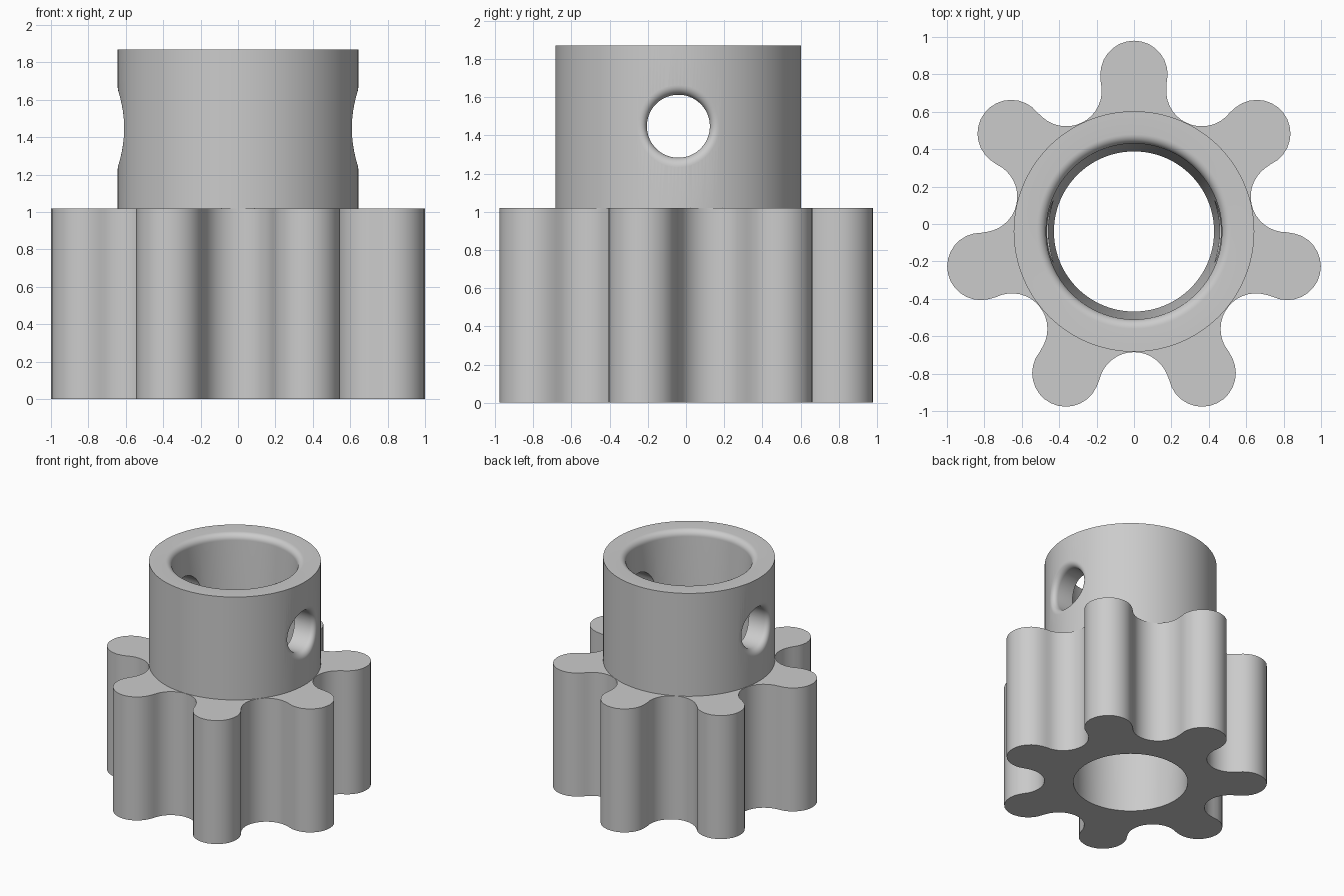
import bpy
import bmesh
from math import pi, sin, cos, sqrt
from mathutils import Vector

old = bpy.data.objects.get("Cube")
if old:
    bpy.data.objects.remove(old, do_unlink=True)

TEETH, STEPS = 7, 16
COUNT = TEETH * STEPS * 2
AXIS_Y = -0.04
GEAR_TOP, TOP = 1.02, 1.87
COLLAR_R, BORE_BOTTOM, BORE_TOP, FILLET = 0.643, 0.428, 0.47, 0.05
TIP_R, TIP_DIST = 0.18, 0.84
ROOT_R, ROOT_DIST = 0.19, 0.835
HOLE_R, HOLE_Z, ARC = 0.165, 1.448, 8
PITCH = 2 * pi / TEETH


def polar(r, a):
    return Vector((r * cos(a), r * sin(a)))


def tooth_outline():
    """Round tooth tips joined by tangent round valleys."""
    link = polar(ROOT_DIST, PITCH / 2) - Vector((TIP_DIST, 0))
    tip_half = abs(link.angle(Vector((1, 0))))
    root_half = abs(link.angle(polar(1, PITCH / 2)))
    points = []
    for tooth in range(TEETH):
        a = pi / 2 + tooth * PITCH
        b = a + PITCH / 2
        for i in range(STEPS):
            t = 2 * i / STEPS - 1
            points.append(polar(TIP_DIST, a) + polar(TIP_R, a + t * tip_half))
        for i in range(STEPS):
            t = 2 * i / STEPS - 1
            points.append(polar(ROOT_DIST, b) + polar(ROOT_R, b + pi - t * root_half))
    return points


def circle(r):
    start = pi / 2 - PITCH / 4
    return [polar(r, start + 2 * pi * i / COUNT) for i in range(COUNT)]


def mesh_from_rings(name, rings, closed):
    """Join rings of equal length; closed wraps last to first, else cap the ends."""
    bm = bmesh.new()
    loops = [[bm.verts.new(p) for p in ring] for ring in rings]
    n = len(loops[0])
    pairs = list(zip(loops, loops[1:]))
    if closed:
        pairs.append((loops[-1], loops[0]))
    else:
        bm.faces.new(loops[0])
        bm.faces.new(loops[-1])
    for low, high in pairs:
        for i in range(n):
            j = (i + 1) % n
            bm.faces.new((low[i], low[j], high[j], high[i]))
    bmesh.ops.recalc_face_normals(bm, faces=bm.faces)
    mesh = bpy.data.meshes.new(name)
    bm.to_mesh(mesh)
    bm.free()
    obj = bpy.data.objects.new(name, mesh)
    bpy.context.collection.objects.link(obj)
    return obj


def at_height(points, z):
    return [(p.x, p.y + AXIS_Y, z) for p in points]


# Toothed body, collar, rounded rim and tapered bore as one closed skin
outline = tooth_outline()
rings = [at_height(outline, 0), at_height(outline, GEAR_TOP),
         at_height(circle(COLLAR_R), GEAR_TOP), at_height(circle(COLLAR_R), TOP)]
for i in range(ARC + 1):
    a = pi / 2 * i / ARC
    rings.append(at_height(circle(BORE_TOP + FILLET * (1 - sin(a))),
                           TOP - FILLET * (1 - cos(a))))
rings.append(at_height(circle(BORE_BOTTOM), 0))
pinion = mesh_from_rings("pinion_gear", rings, True)


# Cross hole cutter, flared at both ends to follow the collar surface
def hole_ring(side, r, depth=None):
    ring = []
    for i in range(64):
        p = polar(r, 2 * pi * (i + 0.5) / 64)
        x = 0.8 if depth is None else sqrt(COLLAR_R ** 2 - p.x ** 2) - depth
        ring.append((side * x, p.x + AXIS_Y, HOLE_Z + p.y))
    return ring


def flare(side):
    mouth = [hole_ring(side, HOLE_R + FILLET)]
    for i in range(ARC + 1):
        a = pi / 2 * i / ARC
        mouth.append(hole_ring(side, HOLE_R + FILLET * (1 - sin(a)),
                               FILLET * (1 - cos(a))))
    return mouth


cutter = mesh_from_rings("hole_cutter", flare(1) + flare(-1)[::-1], False)
cutter.hide_render = True
cut = pinion.modifiers.new("cross_hole", "BOOLEAN")
cut.operation = "DIFFERENCE"
cut.solver = "EXACT"
cut.object = cutter
bpy.ops.object.select_all(action="DESELECT")
pinion.select_set(True)
bpy.context.view_layer.objects.active = pinion
bpy.ops.object.modifier_apply(modifier=cut.name)
bpy.data.objects.remove(cutter, do_unlink=True)

# Plain grey finish
grey = bpy.data.materials.new("plain_grey")
grey.use_nodes = True
colour = (0.6, 0.6, 0.6, 1)
grey.diffuse_color = colour
grey.node_tree.nodes["Principled BSDF"].inputs["Base Color"].default_value = colour
pinion.data.materials.clear()
pinion.data.materials.append(grey)
bpy.ops.object.shade_smooth_by_angle(angle=pi / 6)
